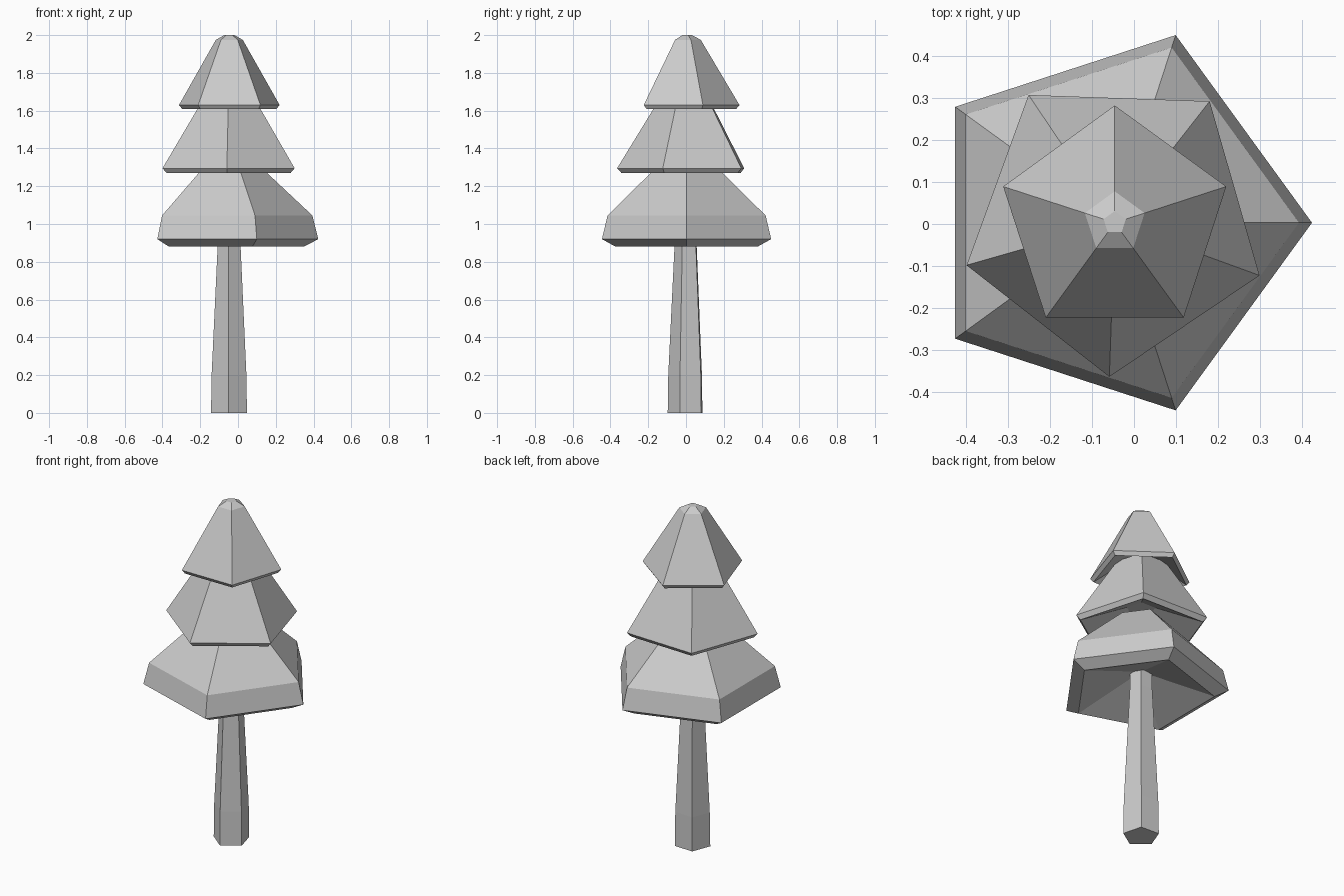
import bpy, bmesh
from math import cos, sin, radians, pi

if "Cube" in bpy.data.objects:
    bpy.data.objects.remove(bpy.data.objects["Cube"])

CX, CY = -0.046, 0.003   # common axis of the tree
SIDES = 5


def lathe(name, profile, angle):
    """Stack five-sided rings given as (radius, z) and cap both ends."""
    bm = bmesh.new()
    rings = []
    for r, z in profile:
        rings.append([bm.verts.new((CX + r * cos(radians(angle) + 2 * pi * i / SIDES),
                                    CY + r * sin(radians(angle) + 2 * pi * i / SIDES), z))
                      for i in range(SIDES)])
    for a, b in zip(rings, rings[1:]):
        for i in range(SIDES):
            j = (i + 1) % SIDES
            bm.faces.new((a[i], a[j], b[j], b[i]))
    bm.faces.new(rings[0][::-1])
    bm.faces.new(rings[-1])
    bmesh.ops.recalc_face_normals(bm, faces=bm.faces)
    mesh = bpy.data.meshes.new(name)
    bm.to_mesh(mesh)
    bm.free()
    obj = bpy.data.objects.new(name, mesh)
    bpy.context.collection.objects.link(obj)
    return obj


# Tapered trunk
lathe("trunk", [(0.1, 0), (0.097, 0.2), (0.063, 0.9), (0.06, 1.03)], 51)

# Foliage tiers: hollow underside, chamfered rim, sloping sides
lathe("lower_foliage", [(0.05, 1.0), (0.395, 0.88), (0.471, 0.92),
                        (0.44, 1.045), (0.2, 1.27), (0.13, 1.335)], 0)
lathe("middle_foliage", [(0.08, 1.4), (0.345, 1.27), (0.368, 1.295),
                         (0.175, 1.61), (0.135, 1.675)], 52)
lathe("top_foliage", [(0.06, 1.72), (0.262, 1.608), (0.28, 1.63),
                      (0.075, 1.975), (0.028, 2.0)], 90)
